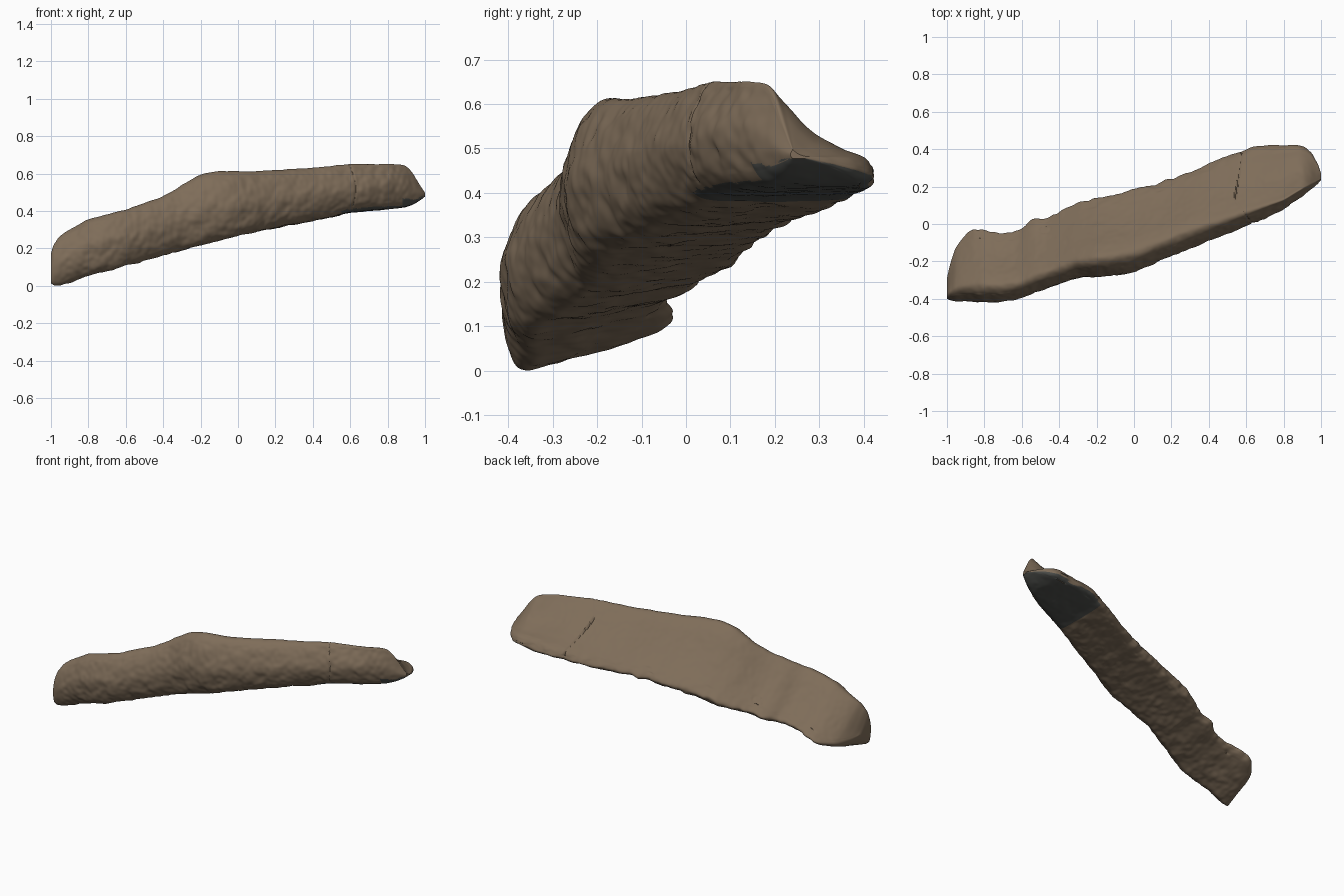
import bpy, bmesh, math
from mathutils import Vector, noise

cube = bpy.data.objects.get("Cube")
if cube:
    bpy.data.objects.remove(cube, do_unlink=True)


def make_material(name, colour):
    mat = bpy.data.materials.new(name)
    mat.use_nodes = True
    mat.diffuse_color = (*colour, 1)
    bsdf = mat.node_tree.nodes["Principled BSDF"]
    bsdf.inputs["Base Color"].default_value = (*colour, 1)
    bsdf.inputs["Roughness"].default_value = 0.9
    return mat


brown = make_material("earthy brown", (0.21, 0.152, 0.1))
charcoal = make_material("charcoal underside", (0.083, 0.086, 0.079))

# Plan outline along the length: x, front edge y, back edge y
PLAN = [(-1, -.4, -.29), (-.975, -.41, -.18), (-.95, -.41, -.11), (-.87, -.415, -.035),
        (-.8, -.415, -.035), (-.73, -.415, -.055), (-.62, -.4, -.045), (-.55, -.375, .025),
        (-.46, -.34, .03), (-.4, -.32, .06), (-.3, -.285, .115), (-.1, -.275, .155),
        (0, -.255, .18), (.2, -.17, .235), (.4, -.09, .32), (.55, -.03, .38),
        (.65, .01, .415), (.8, .08, .42), (.9, .15, .42), (.97, .2, .36), (1, .235, .27)]

# Side outline along the length: x, underside z, ridge z
SIDE = [(-1, .02, .18), (-.98, 0, .25), (-.93, .01, .29), (-.8, .055, .365), (-.6, .11, .415),
        (-.4, .165, .485), (-.2, .22, .605), (-.12, .24, .62), (.1, .295, .62), (.4, .355, .638),
        (.6, .4, .66), (.88, .425, .66), (.92, .435, .635), (.97, .46, .55), (1, .485, .505)]

# Wedge-shaped cross-section, as fractions of width and height
FRONT_AND_BASE = [(.1, .88), (0, .55), (.03, .25), (.13, .05), (.3, 0), (.6, 0),
                  (.9, .01), (.99, .06), (1, .13)]
STRAIGHT_BACK = [(.93, .23), (.75, .43), (.53, .7), (.37, .9), (.23, 1)]
HOLLOW_BACK = [(.93, .27), (.75, .36), (.5, .54), (.25, .86), (.15, .99)]


def lookup(table, x):
    x = max(-1, min(1, x))
    for a, b in zip(table, table[1:]):
        if x <= b[0]:
            t = (x - a[0]) / (b[0] - a[0])
            return [p + (q - p) * t for p, q in zip(a[1:], b[1:])]
    return table[-1][1:]


def outline(table, x):
    """Table value, averaged over a short window to round its corners."""
    w = min(.025, 1 - abs(x))
    samples = [lookup(table, x + w * k / 4) for k in range(-4, 5)]
    return [sum(col) / len(samples) for col in zip(*samples)]


def closed_curve(points, steps):
    pts, n, out = [Vector(p) for p in points], len(points), []
    for i in range(n):
        a, b, c, d = (pts[(i + k - 1) % n] for k in range(4))
        for s in range(steps):
            t = s / steps
            out.append(b + .5 * t * (c - a + t * (2 * a - 5 * b + 4 * c - d
                                                  + t * (3 * (b - c) + d - a))))
    return out


def section(x):
    blend = max(0, min(1, (x - .3) / .5))
    back = [Vector(p).lerp(Vector(q), blend) for p, q in zip(STRAIGHT_BACK, HOLLOW_BACK)]
    return closed_curve(FRONT_AND_BASE + back, 11)


def carve_depth(x, y, v):
    """Depth of the fine crack near one end and the small oval pit near the other."""
    if v < .12:
        return 0
    on_back = y > .13
    crack = .54 + (.14 * (y - .13) if on_back else .7 * (.13 - y))
    depth = (.012 if on_back else .005) * max(0, 1 - abs(x - crack) / .007)
    pit = math.hypot((x + .48) / .032, (y + .025) / .02)
    return depth + .005 * max(0, 1 - abs(pit - 1) / .35)


# Body: skin the cross-sections along the length, with a weathered surface
RINGS = 360
bm = bmesh.new()
rings = []
for i in range(RINGS + 1):
    t = 2 * i / RINGS - 1
    x = .8 * t + .2 * math.sin(t * math.pi / 2)
    front, rear = outline(PLAN, x)
    low, high = outline(SIDE, x)
    # The underside climbs towards the back at the low end
    tilt = .085 * max(0, min(1, (.5 - x) / 1.3))
    centre = Vector((x, front + .4 * (rear - front), low + .4 * (high - low)))
    fade = min(1, (1 - abs(x)) * 12)
    ring = []
    for u, v in section(x):
        z = low + v * (high - low) + tilt * (1 - v) * max(0, u - .2)
        p = Vector((x, front + u * (rear - front), z))
        out = (p - centre).normalized()
        top_face = u > .12 and v > .2
        dark_end = x > .55 and v < .15
        rough = .003 if top_face or dark_end else .0065
        bump = rough * noise.noise(p * 14) + rough * .6 * noise.noise(p * 32)
        if u > .9:
            bump += .007 * noise.noise(p * 20)
        ring.append(bm.verts.new(p + out * (bump * fade - carve_depth(x, p.y, v))))
    rings.append(ring)

for a, b in zip(rings, rings[1:]):
    n = len(a)
    for j in range(n):
        k = (j + 1) % n
        bm.faces.new((a[j], a[k], b[k], b[j]))
bm.faces.new(rings[0])
bm.faces.new(rings[-1])
bmesh.ops.recalc_face_normals(bm, faces=bm.faces)

# Charcoal covers the underside of the raised end, up to its tip
bm.normal_update()
for f in bm.faces:
    c = f.calc_center_median()
    limit = -.72 if c.x < .88 else -.35
    f.material_index = int(c.x > .55 and f.normal.z < limit and c.z < .485)

# Rest the lowest point on the ground
lowest = min(v.co.z for v in bm.verts)
bmesh.ops.translate(bm, verts=bm.verts, vec=(0, 0, -lowest))

mesh = bpy.data.meshes.new("weathered_fragment")
bm.to_mesh(mesh)
bm.free()
mesh.materials.append(brown)
mesh.materials.append(charcoal)
body = bpy.data.objects.new("weathered_fragment", mesh)
bpy.context.collection.objects.link(body)
bpy.ops.object.select_all(action="DESELECT")
bpy.context.view_layer.objects.active = body
body.select_set(True)
bpy.ops.object.shade_smooth_by_angle(angle=math.radians(35))
